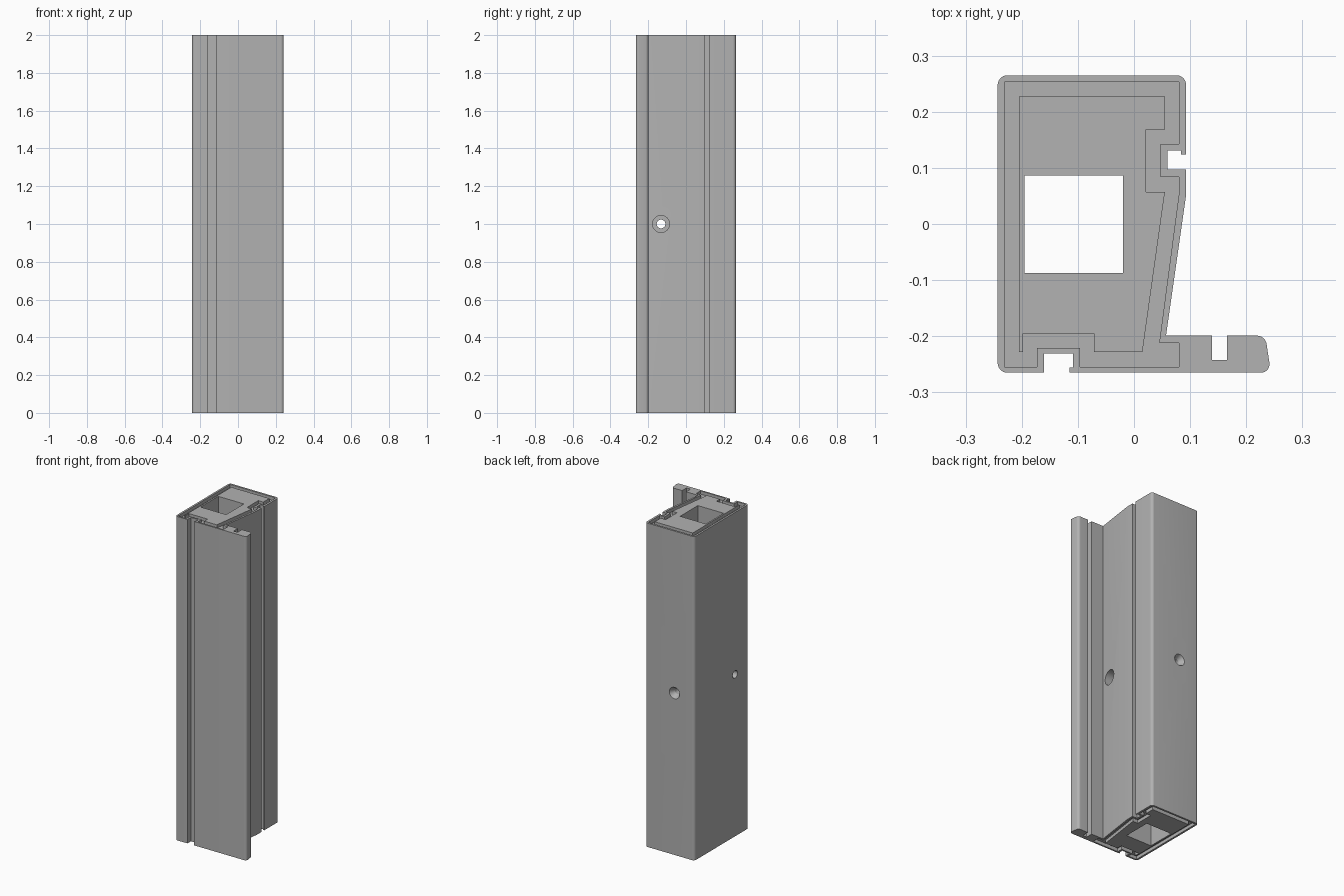
import bpy
import bmesh
import math
from mathutils import Vector, Matrix

HEIGHT = 2.0
GROOVE = 0.02      # depth of the seal groove in both ends
SHIFT = -0.002     # centres the section on y

cube = bpy.data.objects.get("Cube")
if cube:
    bpy.data.objects.remove(cube, do_unlink=True)

grey = bpy.data.materials.new("plain grey")
grey.use_nodes = True
colour = (0.445, 0.445, 0.445, 1)
grey.diffuse_color = colour
grey.node_tree.nodes["Principled BSDF"].inputs["Base Color"].default_value = colour


def make_object(name, bm):
    bmesh.ops.recalc_face_normals(bm, faces=bm.faces)
    mesh = bpy.data.meshes.new(name)
    bm.to_mesh(mesh)
    bm.free()
    mesh.materials.append(grey)
    obj = bpy.data.objects.new(name, mesh)
    bpy.context.collection.objects.link(obj)
    return obj


def rounded(points, steps=6):
    """Replace each corner given as (x, y, radius) by an arc-like curve."""
    out = []
    for i, p in enumerate(points):
        c = Vector(p[:2])
        if len(p) == 2:
            out.append(c)
            continue
        a = Vector(points[i - 1][:2]) - c
        b = Vector(points[(i + 1) % len(points)][:2]) - c
        reach = p[2] / math.tan(a.angle(b) / 2)
        start, end = c + a.normalized() * reach, c + b.normalized() * reach
        centre = c + (a.normalized() + b.normalized()).normalized() * (
            p[2] / math.sin(a.angle(b) / 2))
        for k in range(steps + 1):
            d = start.lerp(end, k / steps) - centre
            out.append(centre + d.normalized() * p[2])
    return out


def prism(name, points, z0, z1):
    bm = bmesh.new()
    verts = [bm.verts.new((p[0], p[1] + SHIFT, z0)) for p in rounded(points)]
    face = bm.faces.new(verts)
    res = bmesh.ops.extrude_face_region(bm, geom=[face])
    top = [v for v in res["geom"] if isinstance(v, bmesh.types.BMVert)]
    bmesh.ops.translate(bm, verts=top, vec=(0, 0, z1 - z0))
    return make_object(name, bm)


def drill(name, start, end, r1, r2):
    """Cylinder or cone between two points."""
    start, end = Vector(start), Vector(end)
    axis = end - start
    turn = axis.to_track_quat('Z', 'Y').to_matrix().to_4x4()
    bm = bmesh.new()
    bmesh.ops.create_cone(bm, cap_ends=True, segments=32, radius1=r1, radius2=r2,
                          depth=axis.length,
                          matrix=Matrix.Translation((start + end) / 2) @ turn)
    return make_object(name, bm)


def cut(target, cutter):
    mod = target.modifiers.new("cut", 'BOOLEAN')
    mod.operation = 'DIFFERENCE'
    mod.solver = 'EXACT'
    mod.object = cutter
    bpy.context.view_layer.objects.active = target
    bpy.ops.object.modifier_apply(modifier=mod.name)
    bpy.data.objects.remove(cutter, do_unlink=True)


# Outer section: box with two seal slots, slanted side and a flange
outer = [
    (-.243, -.263, .017), (-.16, -.263), (-.16, -.229), (-.109, -.229),
    (-.109, -.254), (-.115, -.254), (-.115, -.263), (.244, -.263, .015),
    (.234, -.197, .017), (.166, -.197), (.166, -.24), (.139, -.24),
    (.139, -.197), (.057, -.197), (.093, .055), (.093, .099), (.06, .099),
    (.06, .133), (.084, .133), (.084, .126), (.093, .126),
    (.093, .267, .017), (-.243, .267, .017)]

# Outer and inner outlines of the end groove
groove_outer = [
    (-.231, -.253), (-.173, -.253), (-.173, -.219), (-.096, -.219),
    (-.096, -.253), (.08, -.253), (.08, -.21), (.045, -.21), (.08, .055),
    (.08, .086), (.047, .086), (.047, .145), (.08, .145), (.08, .255),
    (-.231, .255)]
groove_inner = [
    (-.205, -.226), (-.198, -.226), (-.198, -.193), (-.071, -.193),
    (-.071, -.226), (.015, -.226), (.055, .059), (.021, .059), (.021, .17),
    (.055, .17), (.055, .229), (-.205, .229)]
window = [(-.195, -.085), (-.02, -.085), (-.02, .088), (-.195, .088)]

post = prism("frame_post", outer, 0, HEIGHT)

# Seal grooves at both ends
for z in (0, HEIGHT):
    ring = prism("groove_cutter", groove_outer, z - GROOVE, z + GROOVE)
    cut(ring, prism("groove_core", groove_inner, z - 0.1, z + 0.1))
    cut(post, ring)

# Square channel through the length
cut(post, prism("channel_cutter", window, -0.1, HEIGHT + 0.1))

# Cross hole with a counterbore on the slanted side
mid = HEIGHT / 2
cut(post, drill("bore_cutter", (-.4, -.132, mid), (.4, -.132, mid), .023, .023))
cut(post, drill("counterbore_cutter", (0, -.132, mid), (.2, -.132, mid), .045, .045))

# Countersunk hole from the back into the channel
cut(post, drill("back_hole_cutter", (-.107, 0, mid), (-.107, .4, mid), .018, .018))
cut(post, drill("countersink_cutter", (-.107, .235, mid), (-.107, .27, mid), .018, .038))

bpy.ops.object.select_all(action='DESELECT')
post.select_set(True)
bpy.context.view_layer.objects.active = post
bpy.ops.object.shade_smooth_by_angle(angle=math.radians(25))
